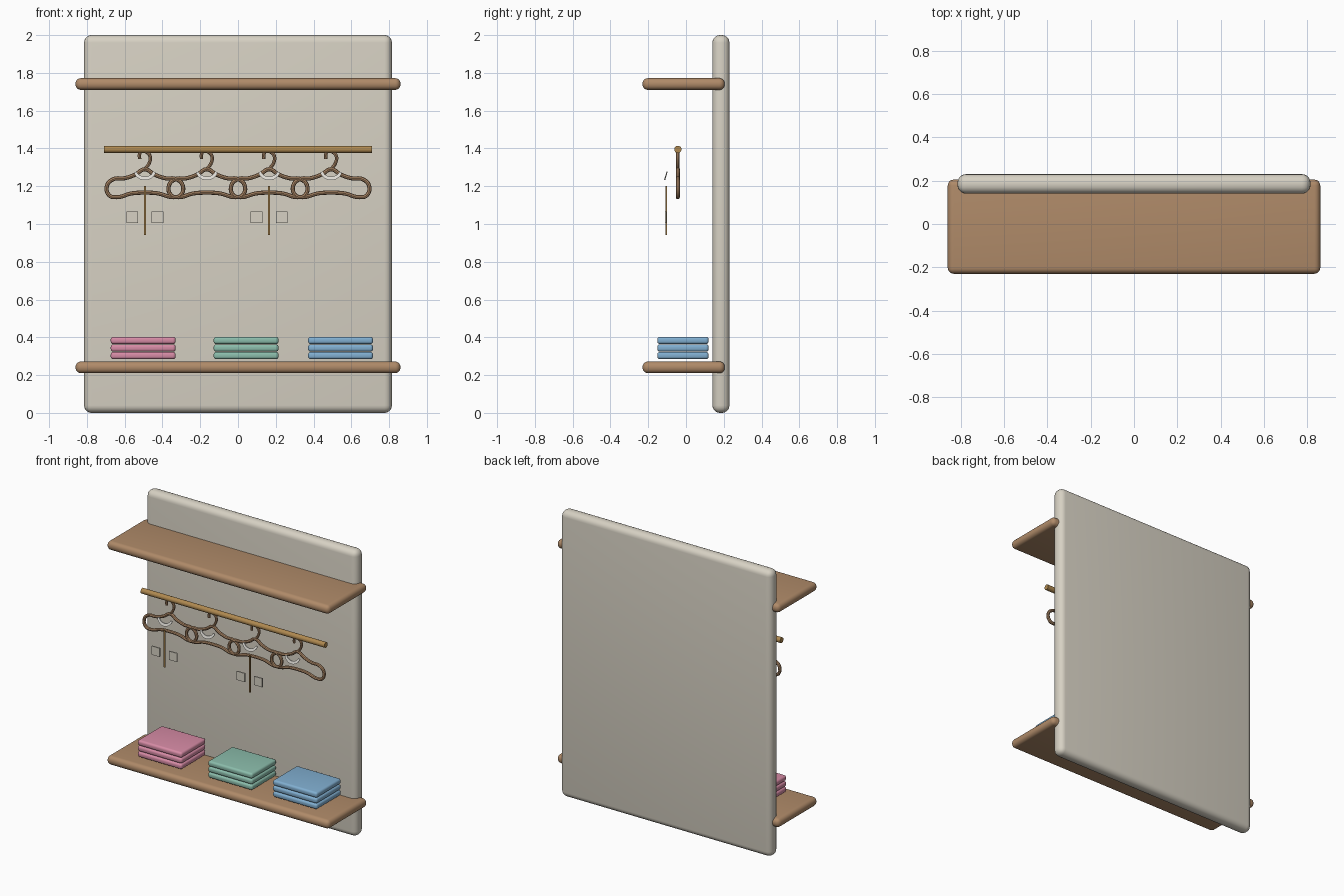
import bpy, bmesh, math
from mathutils import Vector

cube = bpy.data.objects.get("Cube")
if cube:
    bpy.data.objects.remove(cube, do_unlink=True)


def material(name, r, g, b):
    m = bpy.data.materials.new(name)
    m.use_nodes = True
    m.diffuse_color = (r, g, b, 1)
    bsdf = next(n for n in m.node_tree.nodes if n.type == 'BSDF_PRINCIPLED')
    bsdf.inputs["Base Color"].default_value = (r, g, b, 1)
    bsdf.inputs["Roughness"].default_value = 0.7
    return m


panel_mat = material("warm grey", 0.68, 0.64, 0.55)
wood = material("brown wood", 0.43, 0.255, 0.14)
brass = material("brass", 0.43, 0.25, 0.08)
pale = material("pale grey", 0.75, 0.73, 0.68)
towel_mats = {
    "pink": material("pink", 0.68, 0.26, 0.38),
    "green": material("sea green", 0.26, 0.51, 0.41),
    "blue": material("blue", 0.22, 0.43, 0.64),
}


def finish(name, bm, mat):
    bmesh.ops.recalc_face_normals(bm, faces=bm.faces)
    mesh = bpy.data.meshes.new(name)
    bm.to_mesh(mesh)
    bm.free()
    mesh.materials.append(mat)
    ob = bpy.data.objects.new(name, mesh)
    bpy.context.collection.objects.link(ob)
    return ob


def smooth(ob):
    bpy.ops.object.select_all(action='DESELECT')
    ob.select_set(True)
    bpy.context.view_layer.objects.active = ob
    bpy.ops.object.shade_smooth_by_angle(angle=math.radians(40))


def box(name, low, high, mat, bevel=0.0):
    """Box between two corners, with rounded edges if bevel is set."""
    low, high = Vector(low), Vector(high)
    bm = bmesh.new()
    bmesh.ops.create_cube(bm, size=1)
    bmesh.ops.scale(bm, vec=high - low, verts=bm.verts)
    bmesh.ops.translate(bm, vec=(low + high) / 2, verts=bm.verts)
    if bevel:
        bmesh.ops.bevel(bm, geom=bm.edges[:], offset=bevel, segments=5,
                        profile=0.5, affect='EDGES')
    ob = finish(name, bm, mat)
    if bevel:
        smooth(ob)
    return ob


def tube(name, points, radius, mat, cyclic=False):
    """Smooth round tube through points in the x-z plane."""
    curve = bpy.data.curves.new(name, 'CURVE')
    curve.dimensions = '3D'
    curve.bevel_depth = radius
    curve.bevel_resolution = 2
    curve.resolution_u = 5
    curve.use_fill_caps = True
    spline = curve.splines.new('BEZIER')
    spline.bezier_points.add(len(points) - 1)
    for p, (x, z) in zip(spline.bezier_points, points):
        p.co = (x, 0, z)
        p.handle_left_type = p.handle_right_type = 'AUTO'
    spline.use_cyclic_u = cyclic
    curve.materials.append(mat)
    ob = bpy.data.objects.new(name, curve)
    bpy.context.collection.objects.link(ob)
    bpy.ops.object.select_all(action='DESELECT')
    ob.select_set(True)
    bpy.context.view_layer.objects.active = ob
    bpy.ops.object.convert(target='MESH')
    ob = bpy.context.view_layer.objects.active
    smooth(ob)
    return ob


def crescent(name, x, y, z, mat):
    """Thin curved collar band, leaning slightly back at the top."""
    bm = bmesh.new()
    inner, outer = [], []
    steps = 12
    for i in range(steps + 1):
        a = math.pi + math.pi * (0.08 + 0.84 * i / steps)
        for row, rx, rz in ((inner, 0.045, 0.036), (outer, 0.06, 0.055)):
            dz = rz * math.sin(a)
            row.append(bm.verts.new((x + rx * math.cos(a), y + 0.3 * dz, z + dz)))
    for i in range(steps):
        bm.faces.new((inner[i], inner[i + 1], outer[i + 1], outer[i]))
    grown = bmesh.ops.extrude_face_region(bm, geom=bm.faces[:])
    verts = [g for g in grown["geom"] if isinstance(g, bmesh.types.BMVert)]
    bmesh.ops.translate(bm, vec=(0, 0.006, 0), verts=verts)
    return finish(name, bm, mat)


# Back panel and the two shelves
box("back_panel", (-0.815, 0.14, 0), (0.815, 0.23, 2), panel_mat, 0.04)
for name, z in (("lower_shelf", 0.21), ("upper_shelf", 1.71)):
    box(name, (-0.86, -0.23, z), (0.86, 0.205, z + 0.062), wood, 0.028)

# Hanging rail
rail_y, rail_z = -0.043, 1.395
bm = bmesh.new()
bmesh.ops.create_cone(bm, cap_ends=True, segments=20, radius1=0.019,
                      radius2=0.019, depth=1.42)
rail = finish("hanging_rail", bm, brass)
rail.rotation_euler.y = math.pi / 2
rail.location = (0, rail_y, rail_z)
smooth(rail)

# Hangers: a mirrored shoulder loop, a hook and a collar
half = [(0.05, 1.262), (0.11, 1.242), (0.165, 1.238), (0.2, 1.205),
        (0.19, 1.153), (0.15, 1.142), (0.07, 1.162)]
loop = ([(0, 1.29)] + half + [(0, 1.166)]
        + [(-x, z) for x, z in reversed(half)])
hook = [(0, 1.29), (0.024, 1.325), (0.027, 1.36), (0.006, 1.382),
        (-0.018, 1.385), (-0.028, 1.37), (-0.028, 1.345)]
hanger_xs = [-0.493, -0.165, 0.165, 0.493]
for i, x in enumerate(hanger_xs, 1):
    for part in (tube(f"hanger_loop_{i}", loop, 0.011, wood, True),
                 tube(f"hanger_hook_{i}", hook, 0.009, wood)):
        part.location = (x, rail_y, 0)
    crescent(f"collar_{i}", x, -0.1, 1.287, pale)

# Garment details: button line and a pair of pocket plates
for i, x in enumerate(hanger_xs[::2], 1):
    box(f"button_line_{i}", (x - 0.005, -0.109, 0.942),
        (x + 0.005, -0.101, 1.2), brass)
    for side, s in (("right", -1), ("left", 1)):
        cx = x + s * 0.067
        box(f"{side}_pocket_{i}", (cx - 0.031, -0.11, 1.005),
            (cx + 0.031, -0.102, 1.066), panel_mat)

# Folded towel stacks
for (colour, mat), x in zip(towel_mats.items(), (-0.502, 0.043, 0.543)):
    for layer in range(3):
        z = 0.284 + 0.04 * layer
        box(f"{colour}_towel_{layer + 1}", (x - 0.172, -0.152, z),
            (x + 0.172, 0.12, z + 0.039), mat, 0.015)
